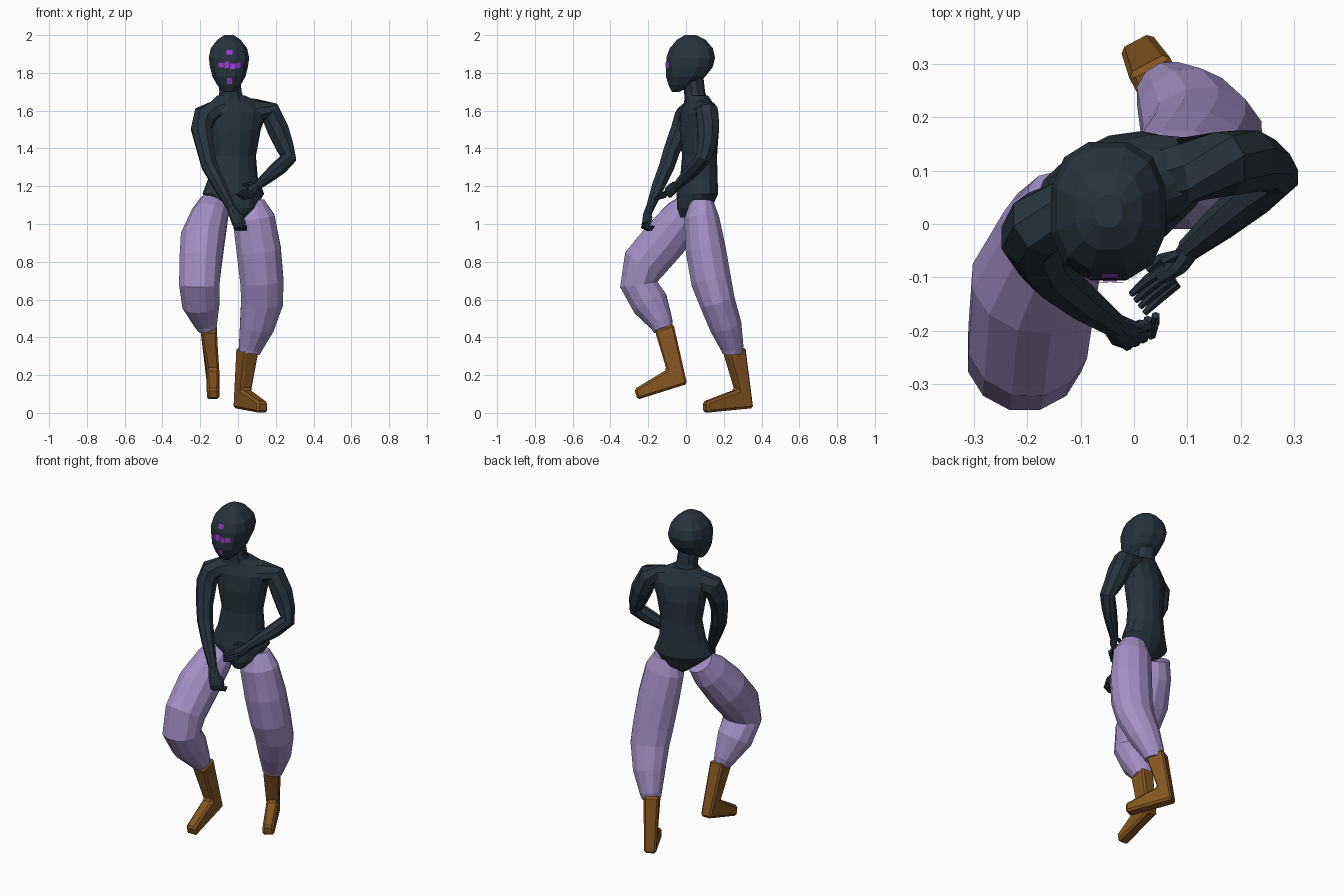
import bpy, bmesh, math
from mathutils import Vector, Matrix
from mathutils.bvhtree import BVHTree


def material(name, rgb):
    m = bpy.data.materials.new(name)
    m.diffuse_color = (*rgb, 1)
    return m


SLATE = material("dark slate", (.021, .033, .047))
LAVENDER = material("lavender", (.37, .28, .57))
BROWN = material("brown leather", (.235, .092, .015))
PURPLE = material("bright purple", (.32, .05, .66))


def finish(name, bm, mat):
    bmesh.ops.recalc_face_normals(bm, faces=bm.faces)
    mesh = bpy.data.meshes.new(name)
    bm.to_mesh(mesh)
    bm.free()
    mesh.materials.append(mat)
    ob = bpy.data.objects.new(name, mesh)
    bpy.context.collection.objects.link(ob)
    return ob


def loft(name, rings, mat, n=10, yaw=0.0, flat=False, power=1.0, grow=1.0):
    """Skin rings (x, y, z, half width, half depth) set square to their path."""
    bm = bmesh.new()
    pts = [Vector(r[:3]) for r in rings]
    loops = []

    def squared(c):
        return math.copysign(abs(c) ** power, c) * grow

    for i, r in enumerate(rings):
        t = Vector((0, 0, 1))
        if not flat:
            t = (pts[min(i + 1, len(pts) - 1)] - pts[max(i - 1, 0)]).normalized()
        u = Vector((math.cos(yaw), math.sin(yaw), 0))
        u = (u - t * u.dot(t)).normalized()
        v = t.cross(u)
        rx, ry = r[3], r[-1]
        loops.append([bm.verts.new(pts[i] + u * rx * squared(math.cos(a))
                                   + v * ry * squared(math.sin(a)))
                      for a in (2 * math.pi * (k + .5) / n for k in range(n))])
    for a, b in zip(loops, loops[1:]):
        for k in range(n):
            bm.faces.new((a[k], a[(k + 1) % n], b[(k + 1) % n], b[k]))
    bm.faces.new(loops[0])
    bm.faces.new(loops[-1])
    return finish(name, bm, mat)


# Torso, twisted so that its right side leads
loft("torso", [
    (.0, .022, 1.035, .035, .055), (-.005, .045, 1.085, .1, .092),
    (-.025, .06, 1.16, .168, .103), (-.025, .068, 1.25, .132, .095),
    (-.02, .072, 1.36, .117, .09), (-.018, .07, 1.5, .142, .1),
    (-.012, .07, 1.59, .172, .088), (-.02, .065, 1.645, .13, .068),
    (-.035, .055, 1.68, .075, .06)], SLATE, 14, .3, True)
loft("neck", [(-.035, .055, 1.65, .075, .06), (-.04, .045, 1.7, .062, .056),
              (-.048, .035, 1.79, .062, .056)], SLATE, 10, 0, True)

# Head, with a flattish front
head = loft("head", [
    (-.048, -.055, 1.70, .028, .02), (-.048, -.026, 1.735, .062, .066),
    (-.048, -.002, 1.78, .087, .104), (-.048, .018, 1.83, .1, .123),
    (-.048, .025, 1.88, .107, .129), (-.048, .028, 1.93, .096, .114),
    (-.048, .028, 1.975, .062, .076), (-.048, .024, 2.0, .025, .03)],
    SLATE, 12, 0, True, .82, 1.03)

# Face marks: thin plates laid on the front of the head
head_tree = BVHTree.FromPolygons([v.co for v in head.data.vertices],
                                 [p.vertices for p in head.data.polygons])
marks = bmesh.new()
for cx, cz, w, h in ((-.045, 1.91, .032, .024), (-.045, 1.757, .026, .032),
                     (-.089, 1.84, .026, .024), (-.06, 1.842, .024, .034),
                     (-.028, 1.835, .028, .028), (.001, 1.84, .024, .028)):
    verts = bmesh.ops.create_grid(marks, x_segments=2, y_segments=2, size=.5)["verts"]
    for v in verts:
        x, z = cx + v.co.x * w, cz + v.co.y * h
        hit = head_tree.ray_cast(Vector((x, -2, z)), Vector((0, 1, 0)))[0]
        v.co = (x, hit.y - .004, z)
finish("face_marks", marks, PURPLE)

# Arms, starting inside the chest so the shoulders slope from the neck
loft("right_arm", [
    (-.05, .05, 1.615, .06), (-.12, .025, 1.595, .06), (-.178, .0, 1.57, .062),
    (-.194, -.025, 1.505, .057), (-.172, -.075, 1.39, .046), (-.152, -.1, 1.31, .043),
    (-.1, -.143, 1.21, .036), (-.035, -.19, 1.085, .023)], SLATE, 8, 0, False, 1, 1.03)
loft("left_arm", [
    (-.01, .08, 1.61, .055), (.09, .1, 1.602, .06), (.17, .113, 1.59, .06),
    (.212, .118, 1.5, .06), (.248, .11, 1.41, .049), (.268, .092, 1.35, .042),
    (.22, .05, 1.3, .04), (.16, 0, 1.25, .033), (.1, -.05, 1.2, .022)],
    SLATE, 8, 0, False, 1, 1.03)

# Hands with four fingers and a thumb each
loft("right_hand", [(-.04, -.187, 1.095, .023, .022), (-.017, -.205, 1.05, .034, .02),
                    (.0, -.213, 1.0, .033, .017)], SLATE, 8, .4)
loft("left_hand", [(.105, -.045, 1.205, .022, .021), (.085, -.075, 1.185, .02, .032),
                   (.055, -.095, 1.165, .016, .032)], SLATE, 8, -.8)
for i in range(4):
    x, y = -.022 + .015 * i, -.222 + .007 * i
    loft(f"right_finger_{i + 1}", [(x, y, 1.01, .011), (x + .008, y - .006, .983, .011),
                                   (x + .016, y + .016, .972, .01),
                                   (x + .018, y + .03, .99, .008)], SLATE, 6)
    s = .017 * i
    loft(f"left_finger_{i + 1}", [(.06 + s * .4, -.08 - s * .6, 1.185 - s * .7, .011),
                                  (.025 + s * .4, -.105 - s * .7, 1.17 - s * .6, .01),
                                  (-.006 + s * .5, -.132 - s * .7, 1.155 - s * .4, .006)],
         SLATE, 6)
loft("right_thumb", [(-.01, -.2, 1.06, .013), (.022, -.19, 1.035, .012),
                     (.035, -.195, 1.0, .009)], SLATE, 6)
loft("left_thumb", [(.08, -.06, 1.205, .013), (.05, -.065, 1.215, .011),
                    (.025, -.085, 1.205, .008)], SLATE, 6)

# Baggy trouser legs
loft("right_trouser_leg", [
    (-.122, .04, 1.11, .08, .07), (-.15, -.015, 1.04, .098, .105),
    (-.187, -.11, .92, .117, .12), (-.199, -.22, .79, .112, .118),
    (-.205, -.25, .68, .107, .1), (-.196, -.19, .58, .1, .098),
    (-.17, -.13, .475, .062, .062), (-.16, -.12, .44, .047, .052)],
    LAVENDER, 12, 0, False, 1, 1.03)
loft("left_trouser_leg", [
    (.07, .085, 1.12, .07, .06), (.083, .083, 1.03, .112, .093),
    (.11, .105, .86, .118, .107), (.126, .133, .7, .115, .107),
    (.128, .165, .59, .112, .095), (.1, .21, .46, .092, .085),
    (.065, .245, .345, .062, .06), (.06, .245, .315, .055, .052)],
    LAVENDER, 12, 0, False, 1, 1.03)


# Boots: one side profile (forward, up, half width), pitched and turned into place
def boot(name, heel, yaw, pitch, lean, shift):
    profile = [(-.003, 0, .034), (.272, 0, .034), (.272, .058, .03), (.078, .105, .033),
               (.075 + lean, .32, .043), (-.03 + lean, .325, .043)]
    bm = bmesh.new()
    place = (Matrix.Translation(heel) @ Matrix.Rotation(yaw, 4, 'Z')
             @ Matrix.Rotation(pitch, 4, 'X'))
    a, b = [[bm.verts.new(place @ Vector((s * w + (shift if h > .2 else 0), -d, h)))
             for d, h, w in profile] for s in (-1, 1)]
    for side in (a, b):
        bm.faces.new(side[:4])
        bm.faces.new((side[0], side[3], side[4], side[5]))
    for k in range(6):
        j = (k + 1) % 6
        bm.faces.new((a[k], a[j], b[j], b[k]))
    ob = finish(name, bm, BROWN)
    bevel = ob.modifiers.new("soft edges", 'BEVEL')
    bevel.width = .011
    bevel.segments = 1


boot("right_boot", (-.132, .003, .152), 0, math.radians(17.5), 0, -.024)
boot("left_boot", (.003, .342, .025), math.radians(28), math.radians(5), .05, 0)
